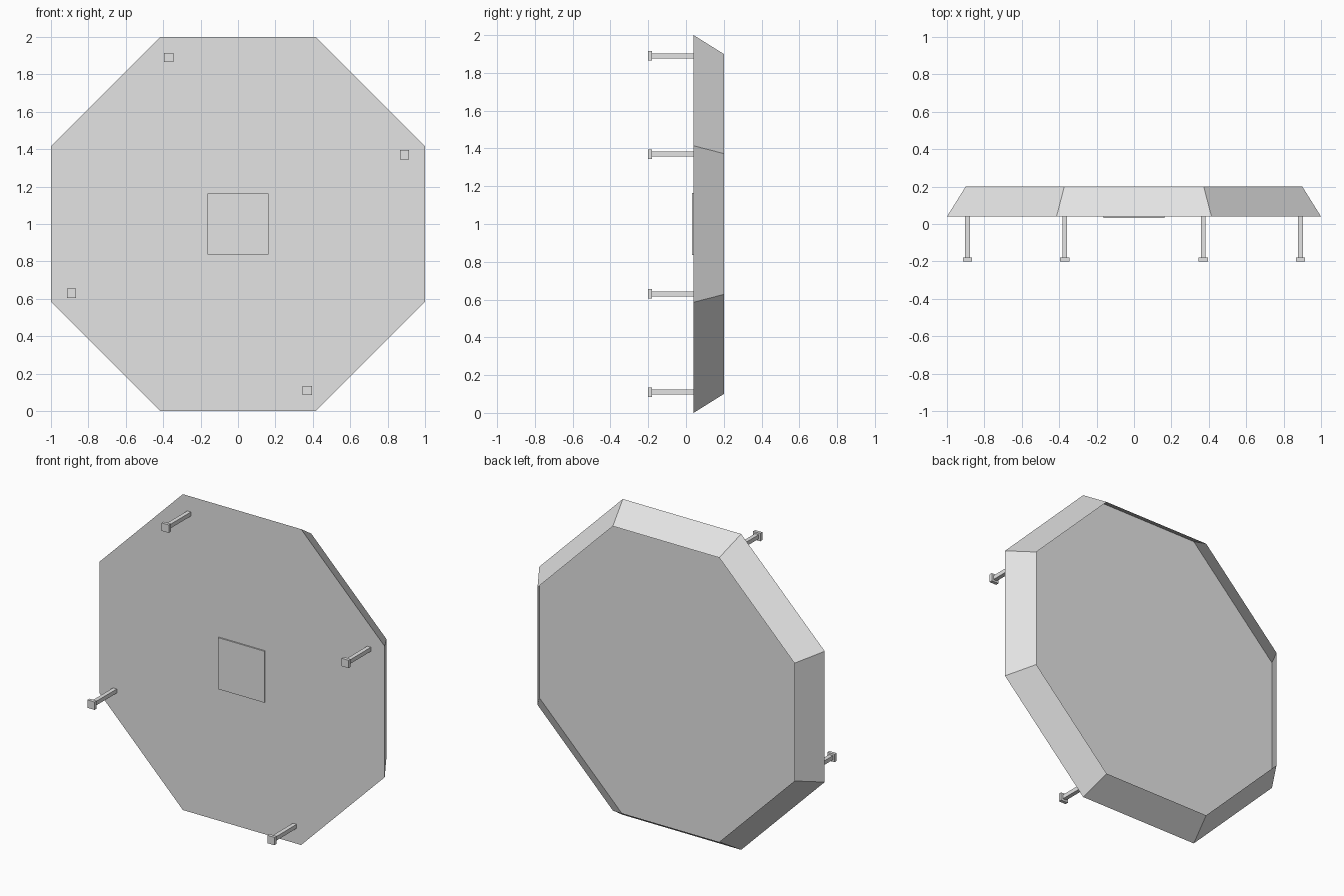
import bpy, bmesh, math
from mathutils import Vector

if "Cube" in bpy.data.objects:
    bpy.data.objects.remove(bpy.data.objects["Cube"])

grey = bpy.data.materials.new("light grey")
grey.diffuse_color = (0.775, 0.775, 0.775, 1)
grey.use_nodes = True
grey.node_tree.nodes["Principled BSDF"].inputs["Base Color"].default_value = grey.diffuse_color


def finish(name, bm):
    mesh = bpy.data.meshes.new(name)
    bm.to_mesh(mesh)
    bm.free()
    mesh.materials.append(grey)
    obj = bpy.data.objects.new(name, mesh)
    bpy.context.collection.objects.link(obj)
    return obj


def add_box(bm, x, z, y0, y1, width):
    verts = bmesh.ops.create_cube(bm, size=1)["verts"]
    for v in verts:
        v.co = Vector((x + v.co.x * width, (y0 + y1) / 2 + v.co.y * (y1 - y0),
                       z + v.co.z * width))


# Octagonal tray: flat front with thin walls leaning inwards, open at the back
def ring(bm, apothem, y):
    r = apothem / math.cos(math.pi / 8)
    angles = [math.pi / 8 + i * math.pi / 4 for i in range(8)]
    return [bm.verts.new((r * math.cos(a), y, 1 + r * math.sin(a))) for a in angles]


bm = bmesh.new()
front, back = ring(bm, 1.0, 0.04), ring(bm, 0.9, 0.2)
bm.faces.new(front)
for i in range(8):
    j = (i + 1) % 8
    bm.faces.new((front[j], front[i], back[i], back[j]))
finish("octagon_tray", bm)

# Thin square pad in the middle of the front
bm = bmesh.new()
add_box(bm, 0, 1.0, 0.031, 0.0395, 0.326)
finish("centre_pad", bm)

# Four pegs with square heads, in quarter turns around the centre
x, z = 0.890, 0.370
for n in range(4):
    bm = bmesh.new()
    add_box(bm, x, 1 + z, -0.18, 0.0395, 0.026)
    add_box(bm, x, 1 + z, -0.2, -0.179, 0.05)
    finish(f"peg_{n + 1}", bm)
    x, z = -z, x
